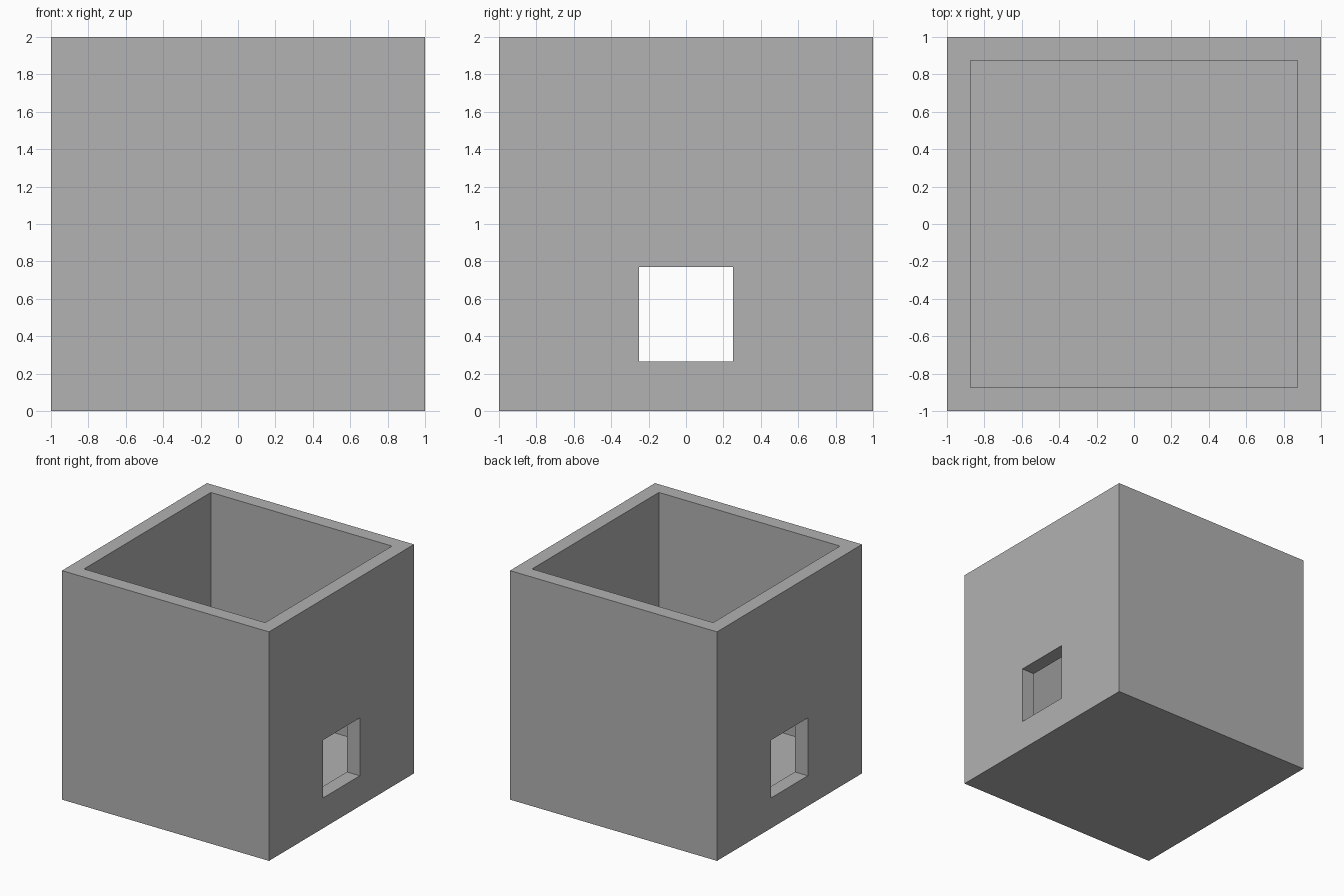
import bpy

# Remove the default object
cube = bpy.data.objects.get("Cube")
if cube:
    bpy.data.objects.remove(cube, do_unlink=True)

WALL = 0.125      # wall thickness
FLOOR = 0.22      # floor height inside
WINDOW = (0.265, 0.77)  # sill and lintel heights


def make_material(name, color):
    mat = bpy.data.materials.new(name)
    mat.use_nodes = True
    mat.diffuse_color = color
    mat.node_tree.nodes["Principled BSDF"].inputs["Base Color"].default_value = color
    return mat


def box(name, size, bottom):
    """Box centred on x and y, standing at the given height."""
    bpy.ops.mesh.primitive_cube_add(size=1, location=(0, 0, bottom + size[2] / 2))
    obj = bpy.context.object
    obj.name = name
    obj.scale = size
    bpy.ops.object.transform_apply(location=True, rotation=False, scale=True)
    return obj


def cut(target, cutter):
    """Subtract the cutter, then discard it."""
    mod = target.modifiers.new(cutter.name, 'BOOLEAN')
    mod.operation = 'DIFFERENCE'
    mod.solver = 'EXACT'
    mod.object = cutter
    bpy.context.view_layer.objects.active = target
    bpy.ops.object.modifier_apply(modifier=mod.name)
    bpy.data.objects.remove(cutter, do_unlink=True)


# Outer block
shell = box("open_box", (2, 2, 2), 0)

# Hollow, open at the top
inner = 2 - 2 * WALL
cut(shell, box("hollow_cutter", (inner, inner, 2), FLOOR))

# Window straight through the left and right walls
cut(shell, box("window_cutter", (3, 0.505, WINDOW[1] - WINDOW[0]), WINDOW[0]))

# One plain grey, flat faces
shell.data.materials.clear()
shell.data.materials.append(make_material("plain_grey", (0.445, 0.445, 0.445, 1)))
for poly in shell.data.polygons:
    poly.use_smooth = False
    poly.material_index = 0
